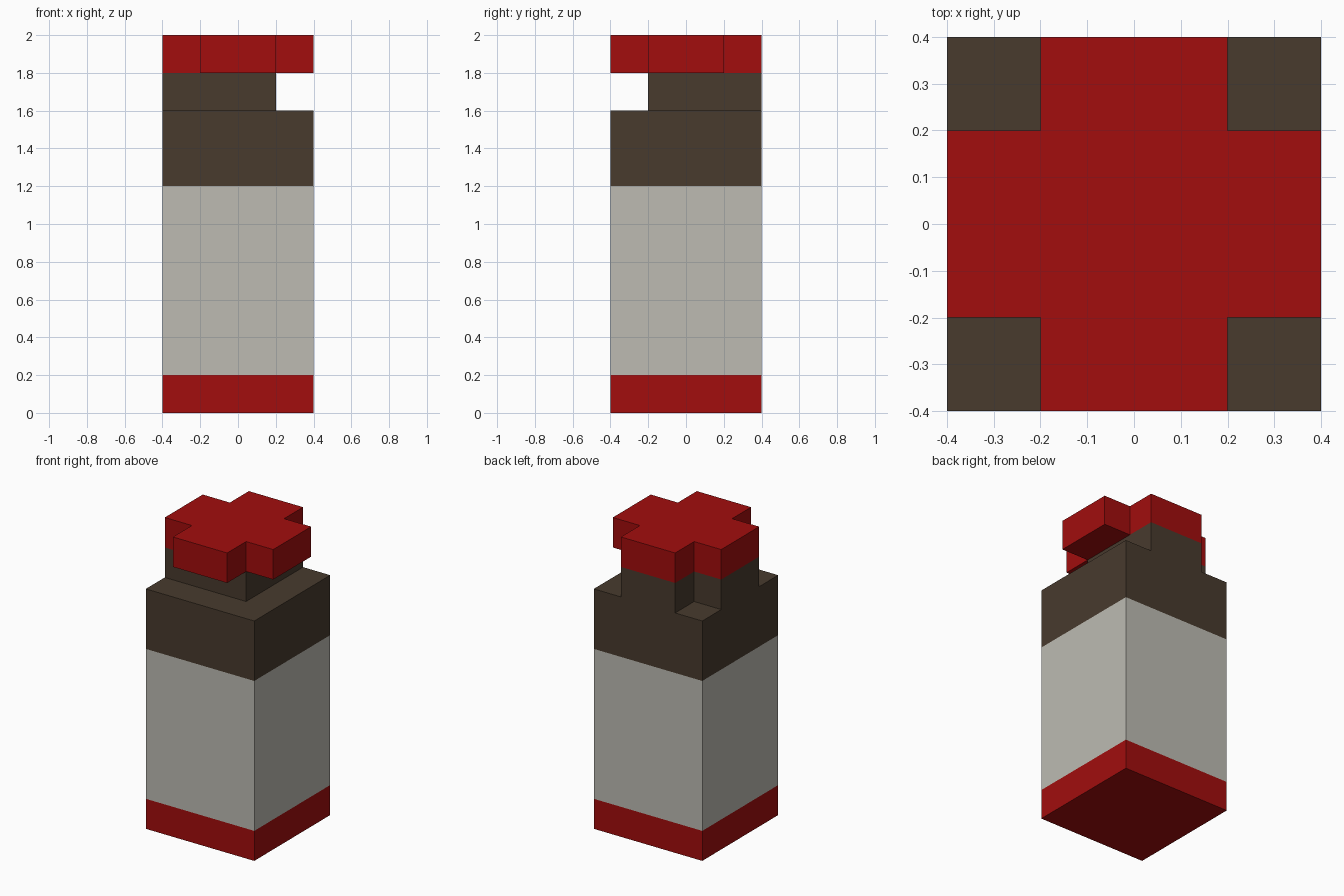
import bpy
import bmesh

if "Cube" in bpy.data.objects:
    bpy.data.objects.remove(bpy.data.objects["Cube"])


def material(name, rgb):
    mat = bpy.data.materials.new(name)
    mat.diffuse_color = (*rgb, 1.0)
    mat.use_nodes = True
    mat.node_tree.nodes["Principled BSDF"].inputs["Base Color"].default_value = mat.diffuse_color
    return mat


red = material("red", (0.36, 0.004, 0.004))
cream = material("pale_grey", (0.51, 0.50, 0.45))
brown = material("dark_brown", (0.065, 0.043, 0.027))


def prism(name, outline, levels, mats, capped=True):
    """Stack straight bands over an outline, one material per band."""
    bm = bmesh.new()
    rings = [[bm.verts.new((x, y, z)) for x, y in outline] for z in levels]
    n = len(outline)
    for band, (low, high) in enumerate(zip(rings, rings[1:])):
        for i in range(n):
            j = (i + 1) % n
            face = bm.faces.new((low[i], low[j], high[j], high[i]))
            face.material_index = band
    if capped:
        bm.faces.new(rings[0][::-1]).material_index = 0
        bm.faces.new(rings[-1]).material_index = len(mats) - 1
    mesh = bpy.data.meshes.new(name)
    bm.to_mesh(mesh)
    bm.free()
    for mat in mats:
        mesh.materials.append(mat)
    obj = bpy.data.objects.new(name, mesh)
    bpy.context.collection.objects.link(obj)
    return obj


W, A = 0.4, 0.2  # half width of the body, half width of a cross arm

# Square body: red base, pale middle, brown shoulder
prism("body", [(-W, -W), (W, -W), (W, W), (-W, W)],
      [0.0, 0.2, 1.2, 1.6], [red, cream, brown])

# Neck: centre block with only the left and back arms, set on the shoulder
prism("neck", [(-W, -A), (A, -A), (A, W), (-A, W), (-A, A), (-W, A)],
      [1.6, 1.8], [brown], capped=False)

# Cap: full cross
prism("cap", [(-A, -W), (A, -W), (A, -A), (W, -A), (W, A), (A, A),
              (A, W), (-A, W), (-A, A), (-W, A), (-W, -A), (-A, -A)],
      [1.8, 2.0], [red])
